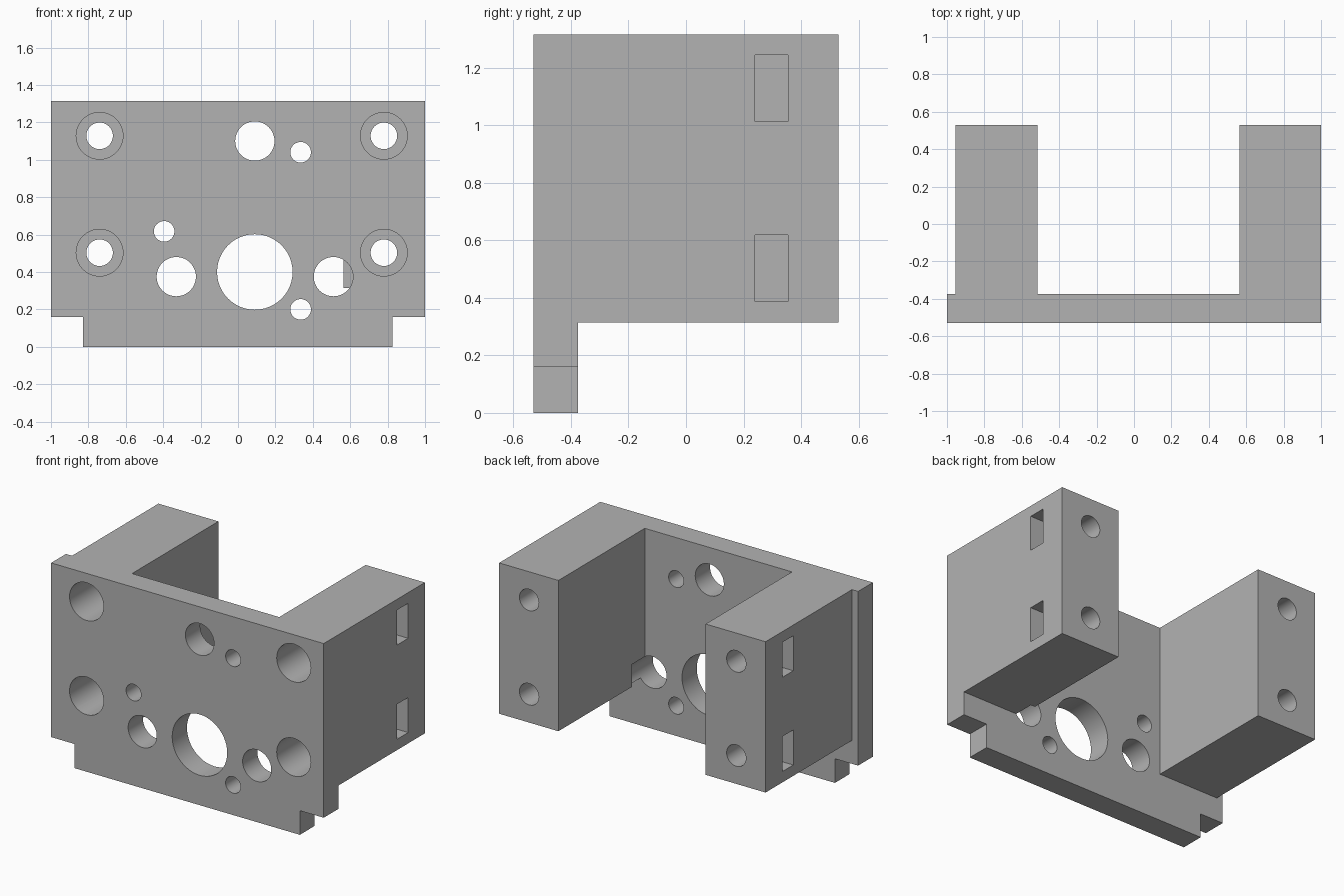
import bpy
import bmesh
import math
from mathutils import Matrix, Vector

default = bpy.data.objects.get("Cube")
if default:
    bpy.data.objects.remove(default, do_unlink=True)

FRONT, PLATE_BACK, BACK, TOP = -0.53, -0.375, 0.53, 1.315

grey = bpy.data.materials.new("grey_plastic")
grey.use_nodes = True
grey.diffuse_color = (0.45, 0.45, 0.45, 1)
grey.node_tree.nodes["Principled BSDF"].inputs["Base Color"].default_value = (0.45, 0.45, 0.45, 1)


def make_object(name, bm):
    bmesh.ops.recalc_face_normals(bm, faces=bm.faces)
    mesh = bpy.data.meshes.new(name)
    bm.to_mesh(mesh)
    bm.free()
    mesh.materials.append(grey)
    obj = bpy.data.objects.new(name, mesh)
    bpy.context.collection.objects.link(obj)
    return obj


def box(name, low, high):
    bm = bmesh.new()
    low, high = Vector(low), Vector(high)
    size = Matrix.Diagonal((*(high - low), 1))
    bmesh.ops.create_cube(bm, size=1, matrix=Matrix.Translation((low + high) / 2) @ size)
    return make_object(name, bm)


def rod(name, x, z, radius, start, end):
    """Cylinder lying along y."""
    bm = bmesh.new()
    place = Matrix.Translation((x, (start + end) / 2, z)) @ Matrix.Rotation(math.pi / 2, 4, "X")
    bmesh.ops.create_cone(bm, cap_ends=True, segments=48, radius1=radius, radius2=radius,
                          depth=end - start, matrix=place)
    return make_object(name, bm)


def combine(target, tool, operation):
    tool.hide_render = True
    mod = target.modifiers.new(tool.name, "BOOLEAN")
    mod.operation, mod.solver, mod.object = operation, "EXACT", tool
    bpy.context.view_layer.objects.active = target
    bpy.ops.object.modifier_apply(modifier=mod.name)
    bpy.data.objects.remove(tool, do_unlink=True)


# Front plate with notched lower corners
outline = [(-1, TOP), (-1, 0.16), (-0.83, 0.16), (-0.83, 0),
           (0.825, 0), (0.825, 0.16), (1, 0.16), (1, TOP)]
bm = bmesh.new()
face = bm.faces.new([bm.verts.new((x, FRONT, z)) for x, z in outline])
extruded = bmesh.ops.extrude_face_region(bm, geom=[face])["geom"]
bmesh.ops.translate(bm, vec=(0, PLATE_BACK - FRONT, 0),
                    verts=[v for v in extruded if isinstance(v, bmesh.types.BMVert)])
bracket = make_object("mounting_bracket", bm)

# Two arms reaching back from the plate
for name, x0, x1 in (("right_arm", -0.955, -0.515), ("left_arm", 0.565, 1)):
    combine(bracket, box(name, (x0, -0.45, 0.315), (x1, BACK, TOP)), "UNION")

# Counterbored screw holes with nut slots opening to the outer sides
for x, outer, inner in ((-0.74, -1.1, -0.615), (0.78, 1.1, 0.655)):
    for z in (0.503, 1.128):
        combine(bracket, rod("screw_hole", x, z, 0.071, FRONT - 0.1, BACK + 0.1), "DIFFERENCE")
        combine(bracket, rod("counterbore", x, z, 0.125, FRONT - 0.1, 0.05), "DIFFERENCE")
        combine(bracket, box("nut_slot", (min(outer, inner), 0.24, z - 0.116),
                             (max(outer, inner), 0.355, z + 0.116)), "DIFFERENCE")

# Round openings in the plate; the lower left one also bites into the arm
openings = [(0.09, 0.4, 0.202), (0.09, 1.1, 0.105), (-0.33, 0.375, 0.105),
            (0.51, 0.375, 0.105), (0.335, 1.04, 0.055), (-0.395, 0.617, 0.055),
            (0.335, 0.2, 0.055)]
for x, z, radius in openings:
    combine(bracket, rod("opening", x, z, radius, FRONT - 0.1, -0.24), "DIFFERENCE")

# Smooth bores, crisp edges
bpy.ops.object.select_all(action="DESELECT")
bracket.select_set(True)
bpy.context.view_layer.objects.active = bracket
bpy.ops.object.shade_smooth_by_angle(angle=math.radians(30))
